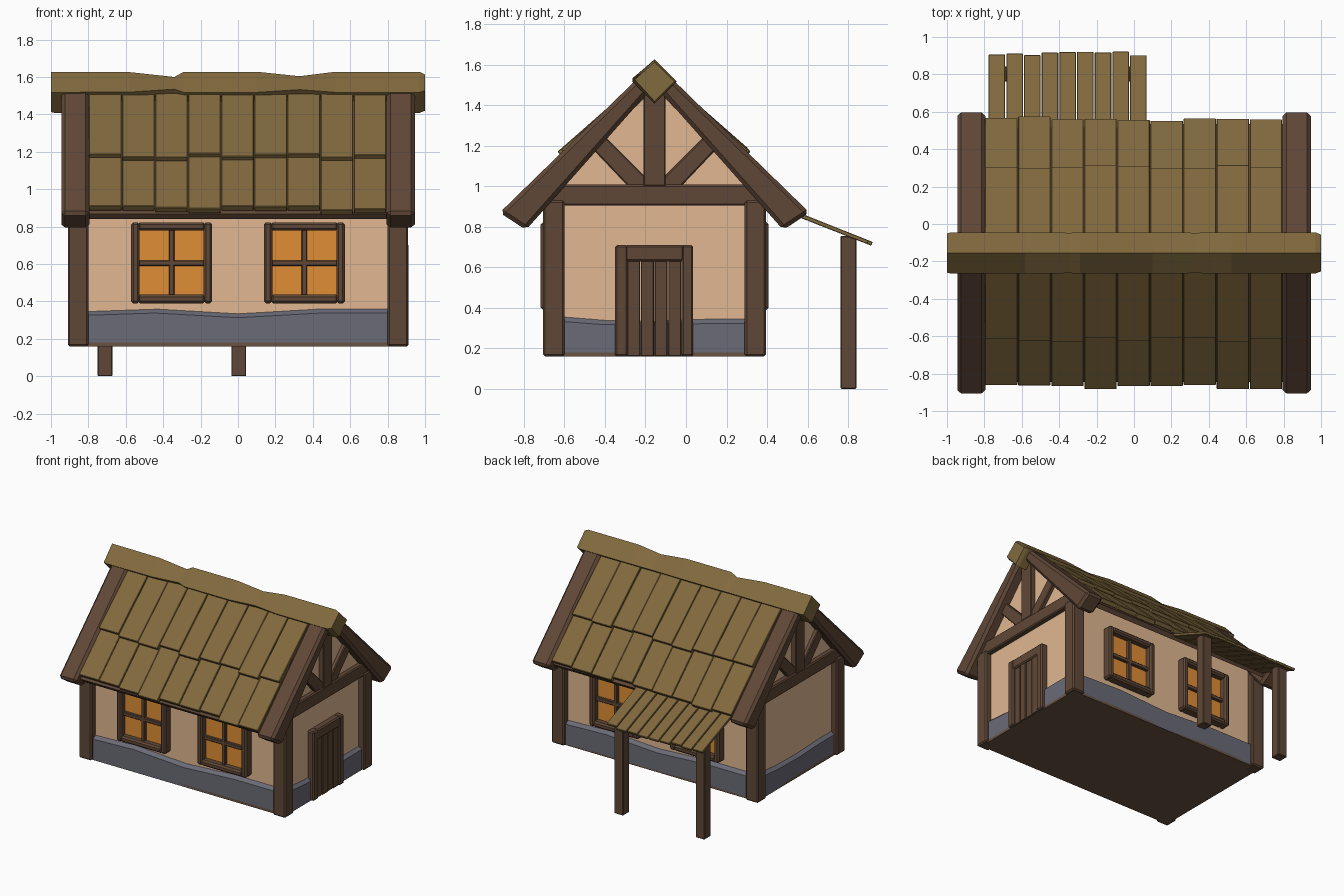
import bpy, bmesh, random
from mathutils import Vector

if "Cube" in bpy.data.objects:
    bpy.data.objects.remove(bpy.data.objects["Cube"])

random.seed(4)
CY = -0.155  # ridge line in y; the house is mirrored about it


def mat(name, r, g, b):
    m = bpy.data.materials.new(name)
    m.diffuse_color = [(c / 255) ** 2.2 for c in (r, g, b)] + [1]
    m.use_nodes = True
    m.node_tree.nodes["Principled BSDF"].inputs["Base Color"].default_value = m.diffuse_color
    return m


WOOD = mat("timber", 96, 73, 58)
ROOF = mat("shingle", 128, 105, 64)
WALL = mat("plaster", 224, 182, 144)
STONE = mat("stone", 106, 106, 118)
GLASS = mat("glowing_glass", 222, 140, 56)
FLOOR = mat("floor_boards", 104, 84, 67)


def flip(profile):
    return [(2 * CY - y, z) for y, z in profile]


def rect(y0, y1, z0, z1):
    return [(y0, z0), (y1, z0), (y1, z1), (y0, z1)]


def loft(bm, rings):
    """Skin closed rings of points and cap both ends."""
    vs = [[bm.verts.new(p) for p in r] for r in rings]
    n = len(vs[0])
    for a, b in zip(vs, vs[1:]):
        for i in range(n):
            bm.faces.new((a[i], a[(i + 1) % n], b[(i + 1) % n], b[i]))
    bm.faces.new(vs[0][::-1])
    bm.faces.new(vs[-1])


def finish(name, bm, material, bevel=0):
    bmesh.ops.recalc_face_normals(bm, faces=bm.faces)
    me = bpy.data.meshes.new(name)
    bm.to_mesh(me)
    bm.free()
    me.materials.append(material)
    ob = bpy.data.objects.new(name, me)
    bpy.context.collection.objects.link(ob)
    if bevel:
        m = ob.modifiers.new("worn_edges", 'BEVEL')
        m.width, m.segments = bevel, 1
    return ob


def build(name, prisms, material, bevel=0):
    """Each prism is (yz profile, x0, x1)."""
    bm = bmesh.new()
    for prof, x0, x1 in prisms:
        loft(bm, [[(x, y, z) for y, z in prof] for x in (x0, x1)])
    return finish(name, bm, material, bevel)


# plaster body with gables, and floor
build("plaster_walls", [([(-.65, .17), (.34, .17), (.34, .98), (CY, 1.49), (-.65, .98)],
                         -.86, .86)], WALL)
build("floor", [(rect(-.68, .37, .16, .18), -.885, .885)], FLOOR)

# stone skirting with a wavy sloped top
long_h = [.345, .36, .335, .36]
short_h = [.36, .34, .335, .345]
corners = [Vector(c) for c in ((-.885, -.68), (.885, -.68), (.885, .37), (-.885, .37))]
low, mid, top = [], [], []
for k in range(4):
    a, b = corners[k], corners[(k + 1) % 4]
    for i, h in enumerate(short_h if k % 2 else long_h):
        p = a.lerp(b, i / 4)
        q = Vector((p.x * .97, CY + (p.y - CY) * .94))
        low.append((p.x, p.y, .162))
        mid.append((p.x, p.y, h - .022))
        top.append((q.x, q.y, h))
bm = bmesh.new()
loft(bm, [low, mid, top])
finish("stone_base", bm, STONE)

# corner posts
build("corner_posts", [(rect(y, y + .105, .16, .93), x, x + .11)
                       for x in (-.91, .80) for y in (-.705, .29)], WOOD, .01)

# gable timbers and barge boards on both ends
barge = [(-.92, .87), (-.79, .785), (CY, 1.50), (CY, 1.615)]
brace = [(-.285, 1.0), (-.20, 1.0), (-.20, 1.045), (-.42, 1.265), (-.475, 1.20)]
for s, side in ((-1, "left"), (1, "right")):
    x0, x1 = s * .80, s * .90
    build(side + "_tie_beam", [(rect(-.675, .365, .905, 1.008), x0, x1)], WOOD, .008)
    build(side + "_king_post", [(rect(CY - .055, CY + .055, 1.0, 1.49), x0, x1)], WOOD, .006)
    build(side + "_braces", [(p, x0, s * .89) for p in (brace, flip(brace))], WOOD, .006)
    build(side + "_barge_boards", [(p, s * .795, s * .945) for p in (barge, flip(barge))],
          WOOD, .02)

# roof deck under the shingles
deck = [(-.845, .868), (-.82, .84), (CY, 1.465), (CY, 1.535)]
build("roof_deck", [(p, -.81, .81) for p in (deck, flip(deck))], WOOD)


# shingles: nine columns, two overlapping courses per slope
def course(tip, head, thick):
    out = []
    w = 1.592 / 9
    for i in range(9):
        d = (Vector(tip) - Vector(head)).normalized()
        n = Vector((d.y, -d.x))
        if n.y < 0:
            n = -n
        lift = n * random.uniform(-.003, .005)
        t = Vector(tip) + d * random.uniform(-.018, .02) + lift
        h = Vector(head) + lift
        prof = [tuple(v) for v in (t, h, h - n * thick, t - n * thick)]
        x = -.798 + i * w
        out.append((prof, x + .002, x + w - .002))
    return out


for side in ("front", "back"):
    shingles = course((-.873, .902), (-.54, 1.215), .035) + course((-.62, 1.178), (-.19, 1.555), .028)
    if side == "back":
        shingles = [(flip(p), a, b) for p, a, b in shingles]
    build(side + "_shingles", shingles, ROOF, .003)

# diamond ridge beam with worn dips: (x, size, top drop)
bm = bmesh.new()
rings = []
for x, r, dip in ((-1, .105, 0), (-.98, .11, 0), (-.58, .11, .002), (-.34, .108, .028), (-.29, .11, 0),
                  (.10, .11, 0), (.33, .108, .024), (.52, .11, 0), (.97, .11, 0), (1, .098, .015)):
    rings.append([(x, CY - r, 1.518 + dip * .6), (x, CY, 1.518 - r),
                  (x, CY + r, 1.518), (x, CY, 1.628 - dip)])
loft(bm, rings)
finish("ridge_beam", bm, ROOF)

# windows on front and back
for side in ("front", "back"):
    for cx, tag in ((-.355, "left"), (.355, "right")):
        name = f"{side}_{tag}_window"

        def bars(y0, y1, spans):
            ps = [(rect(y0, y1, z0, z1), cx + a, cx + b) for a, b, z0, z1 in spans]
            return [(flip(p), a, b) for p, a, b in ps] if side == "back" else ps

        build(name + "_frame", bars(-.718, -.63, [
            (-.217, -.171, .39, .823), (.171, .217, .39, .823),
            (-.18, .18, .39, .436), (-.18, .18, .779, .823)]), WOOD, .012)
        build(name + "_mullions", bars(-.69, -.64, [
            (-.015, .015, .42, .79), (-.18, .18, .59, .62)]), WOOD, .004)
        build(name + "_glass", bars(-.668, -.64, [(-.18, .18, .425, .79)]), GLASS)

# door on the right end
build("door_frame", [(rect(-.35, -.288, .16, .71), .84, .912),
                     (rect(-.022, .035, .16, .71), .84, .912),
                     (rect(-.30, -.01, .63, .71), .84, .91)], WOOD, .009)
build("door_planks", [(rect(-.29 + i * .0675, -.2265 + i * .0675, .16, .633), .84,
                       .897 + .004 * (i % 2)) for i in range(4)], WOOD, .004)

# lean-to porch behind the house
planks = []
for i in range(9):
    e = random.uniform(-.012, .008)
    y1, z1 = .915 + e, .728 - e * .4
    x = -.78 + i * .0945
    planks.append(([(.50, .893), (y1, z1), (y1 - .008, z1 - .018), (.492, .873)],
                   x + .003, x + .0915))
build("porch_roof_planks", planks, ROOF, .003)
build("porch_posts", [(rect(.763, .842, 0, .755), x, x + .08) for x in (-.752, -.036)],
      WOOD, .005)
